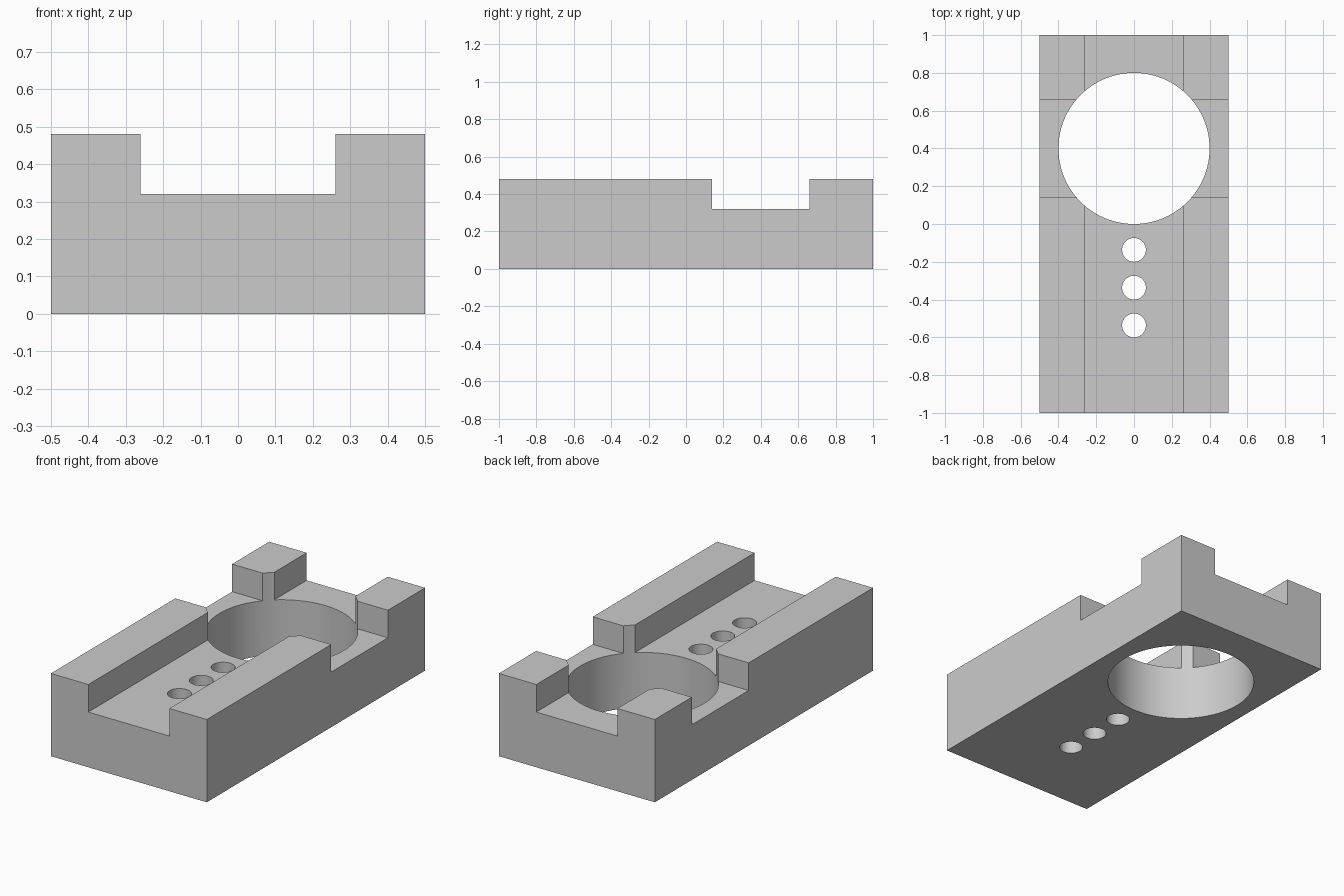
import bpy

cube = bpy.data.objects.get("Cube")
if cube:
    bpy.data.objects.remove(cube, do_unlink=True)

HEIGHT, FLOOR = 0.48, 0.32      # block height and channel floor
HALF_SLOT = 0.26                # half width of both channels
HOLE_Y = 0.40                   # centre of the large bore

# Single grey material
grey = bpy.data.materials.new("plain grey")
grey.use_nodes = True
colour = (0.6, 0.6, 0.6, 1)
grey.diffuse_color = colour
grey.node_tree.nodes["Principled BSDF"].inputs["Base Color"].default_value = colour


def box(name, x, y, z):
    """Box from (min, max) ranges on each axis."""
    ranges = (x, y, z)
    bpy.ops.mesh.primitive_cube_add(size=1, location=[(a + b) / 2 for a, b in ranges])
    ob = bpy.context.object
    ob.name = name
    ob.scale = [b - a for a, b in ranges]
    bpy.ops.object.transform_apply(location=True, rotation=False, scale=True)
    ob.data.materials.append(grey)
    return ob


def bore(name, y, radius, sides):
    bpy.ops.mesh.primitive_cylinder_add(vertices=sides, radius=radius, depth=2,
                                        location=(0, y, HEIGHT / 2))
    ob = bpy.context.object
    ob.name = name
    ob.data.materials.append(grey)
    return ob


block = box("slotted_block", (-0.5, 0.5), (-1, 1), (0, HEIGHT))

# Crossing channels, large bore and a row of three small holes
cutters = [
    box("long_channel_cutter", (-HALF_SLOT, HALF_SLOT), (-2, 2), (FLOOR, 1)),
    box("cross_channel_cutter", (-2, 2), (HOLE_Y - HALF_SLOT, HOLE_Y + HALF_SLOT), (FLOOR, 1)),
    bore("large_bore_cutter", HOLE_Y, 0.4, 96),
]
for i in range(3):
    cutters.append(bore(f"small_hole_cutter_{i + 1}", -0.137 - 0.2 * i, 0.063, 48))

# Cut the block, then discard the cutters
bpy.ops.object.select_all(action="DESELECT")
block.select_set(True)
bpy.context.view_layer.objects.active = block
for cutter in cutters:
    cutter.hide_render = True
    mod = block.modifiers.new(cutter.name, "BOOLEAN")
    mod.operation = "DIFFERENCE"
    mod.solver = "EXACT"
    mod.object = cutter
    bpy.ops.object.modifier_apply(modifier=mod.name)
    bpy.data.objects.remove(cutter, do_unlink=True)

bpy.ops.object.shade_smooth_by_angle()
